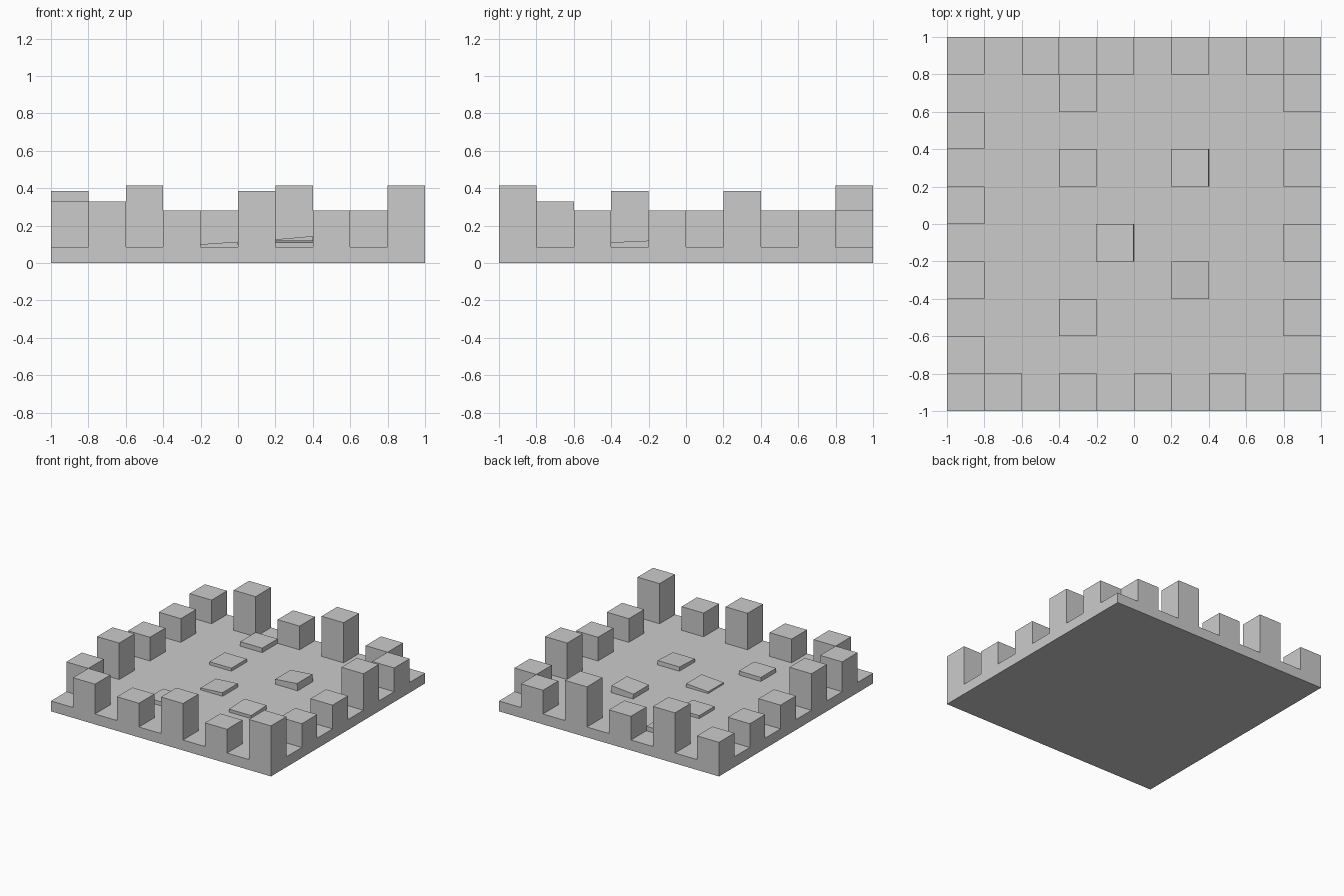
import bpy
from math import radians

if "Cube" in bpy.data.objects:
    bpy.data.objects.remove(bpy.data.objects["Cube"])

CELL = 0.2      # board is a 10 x 10 grid of cells
BASE = 0.085    # board thickness


def box(name, center, size, rotation=(0, 0, 0)):
    bpy.ops.mesh.primitive_cube_add(size=1, location=center, rotation=rotation)
    ob = bpy.context.object
    ob.name = name
    ob.scale = size
    return ob


def cell_center(i):
    return -1 + CELL * (i + 0.5)


# Flat board
box("board", (0, 0, BASE / 2), (2, 2, BASE))

# Battlement blocks on alternating rim cells, listed by height along each side
LOW, MID, HIGH, TOP = 0.28, 0.33, 0.385, 0.415
sides = {
    "front": [((1 + 2 * k, 0), h) for k, h in enumerate((MID, LOW, HIGH, LOW, TOP))],
    "back": [((2 * k, 9), h) for k, h in enumerate((LOW, TOP, LOW, TOP, LOW))],
    "left": [((0, 1 + 2 * k), h) for k, h in enumerate((MID, HIGH, LOW, LOW))],
    "right": [((9, 2 + 2 * k), h) for k, h in enumerate((LOW, LOW, HIGH, LOW))],
}
for side, blocks in sides.items():
    for (i, j), h in blocks:
        box(side + "_block", (cell_center(i), cell_center(j), (BASE + h) / 2),
            (CELL, CELL, h - BASE))

# Loose floor tiles: cell, mid height of the top, tilt about x and y in degrees
tiles = [
    ((3, 8), 0.122, 0, 0),
    ((3, 6), 0.110, 0, 0),
    ((6, 6), 0.135, 0, -5),
    ((4, 4), 0.107, 0, -4),
    ((6, 3), 0.115, 2.5, 0),
    ((3, 2), 0.118, 0, 0),
]
THICK = 0.06
for (i, j), top, rx, ry in tiles:
    box("floor_tile", (cell_center(i), cell_center(j), top - THICK / 2),
        (CELL, CELL, THICK), (radians(rx), radians(ry), 0))
